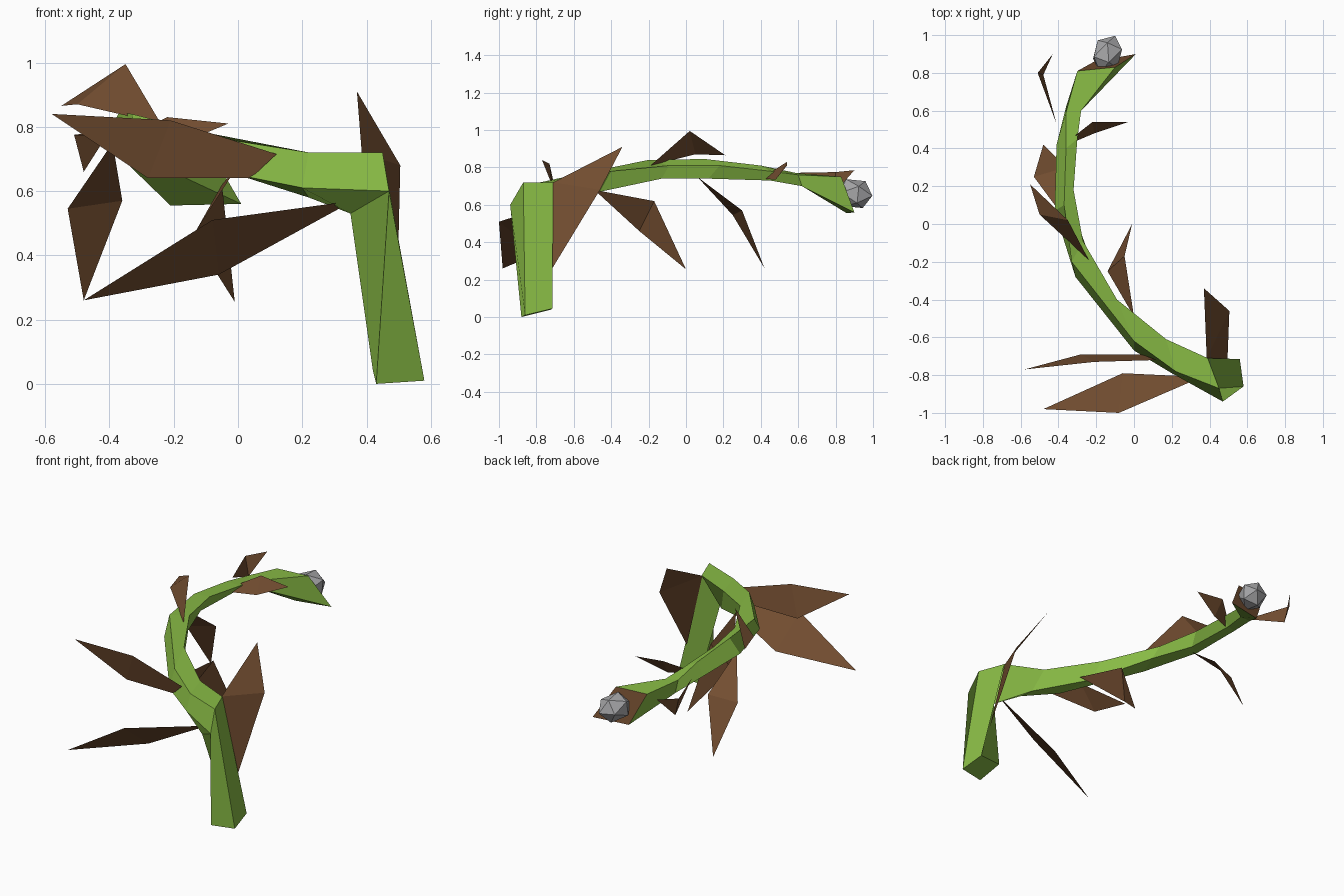
import bpy, bmesh
from mathutils import Matrix, Vector

if "Cube" in bpy.data.objects:
    bpy.data.objects.remove(bpy.data.objects["Cube"])


def material(name, rgb):
    m = bpy.data.materials.new(name)
    m.diffuse_color = (*rgb, 1)
    m.use_nodes = True
    m.node_tree.nodes["Principled BSDF"].inputs["Base Color"].default_value = m.diffuse_color
    return m


green = material("stem green", (0.25, 0.50, 0.06))
brown = material("dry leaf brown", (0.17, 0.075, 0.03))
grey = material("bud grey", (0.38, 0.38, 0.39))


def make_object(name, verts, faces, mats):
    me = bpy.data.meshes.new(name)
    me.from_pydata(verts, [], faces)
    for m in mats:
        me.materials.append(m)
    ob = bpy.data.objects.new(name, me)
    bpy.context.collection.objects.link(ob)
    return ob


# Stem: four-sided sections (bottom outer, top outer, top inner, bottom inner)
sections = [
    [(.43, -.88, 0), (.58, -.86, .01), (.56, -.715, .045), (.42, -.72, .04)],
    [(.47, -.94, .60), (.45, -.87, .72), (.39, -.71, .72), (.35, -.85, .53)],
    [(.20, -.79, .61), (.22, -.78, .72), (.17, -.61, .72), (.22, -.66, .58)],
    [(0, -.67, .65), (0, -.62, .755), (-.09, -.40, .78), (-.06, -.46, .67)],
    [(-.31, -.28, .74), (-.33, -.20, .84), (-.27, -.09, .81), (-.25, -.13, .74)],
    [(-.42, .07, .75), (-.37, .10, .845), (-.32, .18, .81), (-.34, .12, .74)],
    [(-.41, .42, .74), (-.36, .40, .81), (-.30, .45, .78), (-.34, .45, .73)],
    [(-.36, .62, .70), (-.36, .59, .77), (-.28, .60, .76), (-.29, .62, .70)],
    [(-.21, .86, .555), (-.30, .81, .75), (-.10, .83, .75), (.01, .90, .56)],
]
verts = [p for s in sections for p in s]
faces = []
for r in range(len(sections) - 1):
    for i in range(4):
        j = (i + 1) % 4
        faces.append((4 * r + i, 4 * r + j, 4 * r + 4 + j, 4 * r + 4 + i))
last = 4 * (len(sections) - 1)
faces += [(3, 2, 1, 0), (last, last + 1, last + 2, last + 3)]
stem = make_object("stem", verts, faces, [green, brown])
bm = bmesh.new()
bm.from_mesh(stem.data)
bmesh.ops.recalc_face_normals(bm, faces=bm.faces)
bm.to_mesh(stem.data)
bm.free()
stem.data.polygons[-1].material_index = 1  # dry end under the bud

# Leaves: tip, two shoulder points, then one or two base points; folded at the shoulders
leaves = {
    "front_lower_leaf": [(-.48, -.98, .26), (-.08, -1, .51), (-.06, -.79, .34), (.36, -.81, .57)],
    "front_upper_leaf": [(-.58, -.77, .84), (-.21, -.73, .82), (-.28, -.69, .64),
                         (.04, -.69, .64), (.12, -.72, .715)],
    "elbow_leaf": [(.37, -.34, .91), (.505, -.46, .68), (.385, -.71, .72), (.495, -.715, .26)],
    "inner_leaf": [(-.01, 0, .255), (-.05, -.17, .62), (-.14, -.25, .46), (0, -.49, .68)],
    "top_leaf": [(-.55, .21, .865), (-.35, .02, .995), (-.50, .05, .87), (-.24, -.19, .81)],
    "hanging_leaf": [(-.48, .42, .26), (-.53, .25, .545), (-.36, .30, .57), (-.39, .06, .75)],
    "outer_small_leaf": [(-.43, .90, .785), (-.51, .80, .775), (-.48, .79, .66), (-.41, .53, .77)],
    "inner_small_leaf": [(-.03, .54, .81), (-.22, .54, .83), (-.21, .48, .735), (-.40, .40, .74)],
}
for name, pts in leaves.items():
    make_object(name, pts, [(0, 1, 2), (2, 1, *range(len(pts) - 1, 2, -1))[:3]] if len(pts) == 4
                else [(0, 1, 2), (2, 1, 4, 3)], [brown])

# Bud: low-poly stone-like ball stretched along the stem direction
bud = make_object("bud", [], [], [grey])
bm = bmesh.new()
bmesh.ops.create_icosphere(bm, subdivisions=1, radius=1)
rot = Vector((.10, .24, -.03)).to_track_quat('Z', 'Y').to_matrix().to_4x4()
bm.transform(Matrix.Translation((-.14, .90, .66)) @ rot @ Matrix.Diagonal((.085, .085, .105, 1)))
bm.to_mesh(bud.data)
bm.free()
